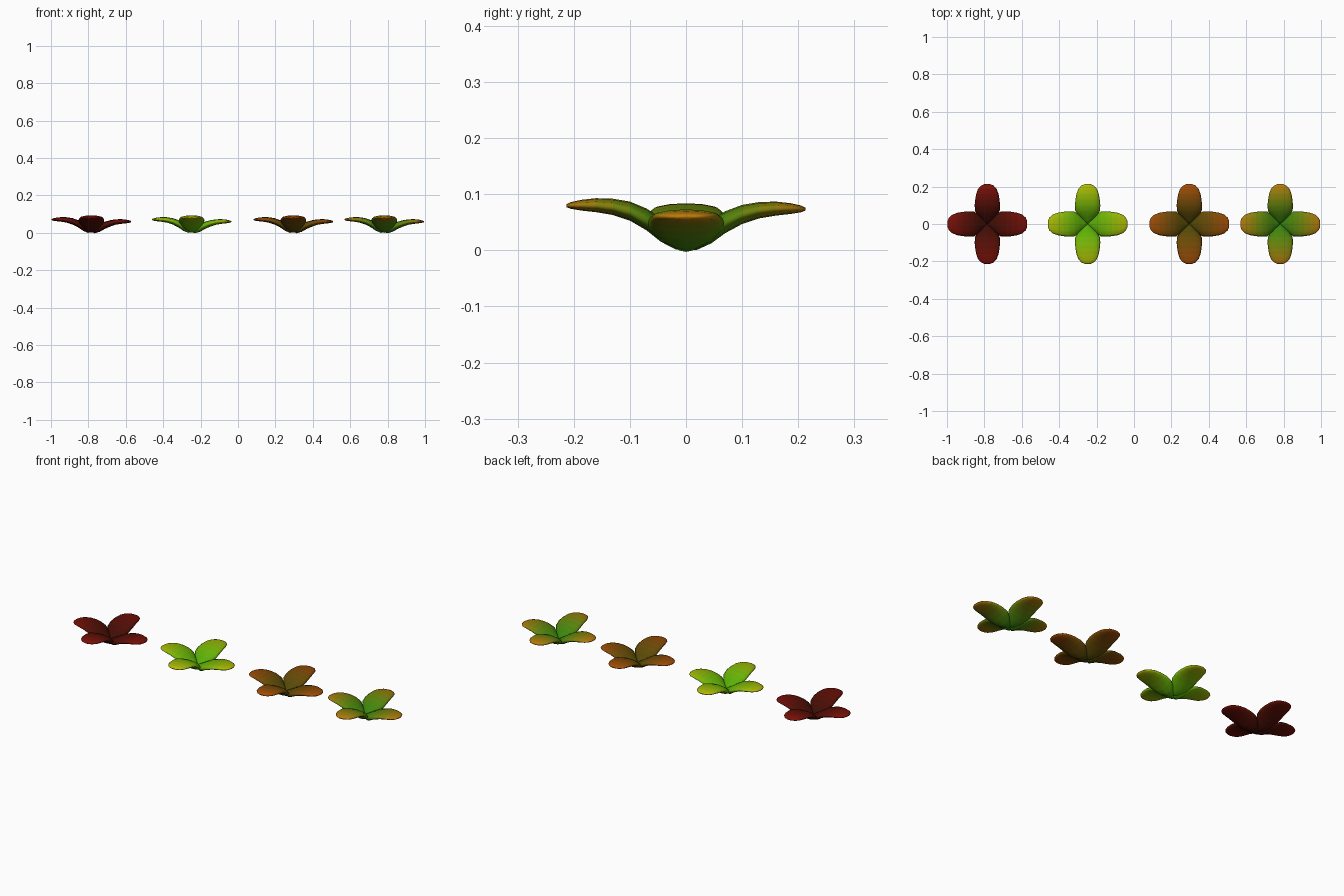
import bpy, bmesh, math
from mathutils import Vector, Matrix

if "Cube" in bpy.data.objects:
    bpy.data.objects.remove(bpy.data.objects["Cube"])

# petal stations: radius, half width, top z, bottom z
STATIONS = [(0.000, 0.006, 0.022, 0.004), (0.018, 0.024, 0.036, 0.000),
            (0.045, 0.050, 0.054, 0.012), (0.070, 0.066, 0.069, 0.030),
            (0.100, 0.068, 0.080, 0.046), (0.130, 0.065, 0.085, 0.056),
            (0.160, 0.060, 0.086, 0.061), (0.187, 0.050, 0.083, 0.064),
            (0.205, 0.034, 0.079, 0.067), (0.213, 0.016, 0.075, 0.070)]
SIDES = 12
# petal direction, extra rise at the tip, name
PETALS = [(0, -0.013, "right"), (90, 0.001, "back"),
          (180, -0.002, "left"), (270, 0.007, "front")]
# flower centre, base colour, tip colour
FLOWERS = [(-0.784, (0.25, 0.08, 0.05), (0.50, 0.09, 0.06)),
           (-0.248, (0.33, 0.68, 0.06), (0.72, 0.72, 0.05)),
           (0.296, (0.32, 0.29, 0.06), (0.66, 0.30, 0.05)),
           (0.782, (0.22, 0.52, 0.08), (0.74, 0.47, 0.07))]


def make_material(name, base, tip, t):
    mat = bpy.data.materials.new(name)
    mat.diffuse_color = [(a + (b - a) * t) ** 2.2 for a, b in zip(base, tip)] + [1]
    mat.use_nodes = True
    mat.node_tree.nodes["Principled BSDF"].inputs["Base Color"].default_value = mat.diffuse_color
    return mat


def petal(name, cx, angle, lift, mats):
    bm = bmesh.new()
    rings = []
    for r, w, zt, zb in STATIONS:
        dz = lift * min(1, r / 0.09)
        mid, h = (zt + zb) / 2 + dz, (zt - zb) / 2
        rings.append([bm.verts.new((r, w * math.cos(a), mid + h * math.sin(a)))
                      for a in (2 * math.pi * i / SIDES for i in range(SIDES))])
    # skin each ring to the next, shading from base to tip colour
    for k, (a, b) in enumerate(zip(rings, rings[1:])):
        for i in range(SIDES):
            j = (i + 1) % SIDES
            f = bm.faces.new((a[i], a[j], b[j], b[i]))
            f.material_index = k
    bm.faces.new(rings[0])
    bm.faces.new(rings[-1]).material_index = len(STATIONS) - 2
    bmesh.ops.recalc_face_normals(bm, faces=bm.faces)
    for f in bm.faces:
        f.smooth = True
    bm.transform(Matrix.Translation((cx, 0, 0)) @ Matrix.Rotation(math.radians(angle), 4, 'Z'))
    me = bpy.data.meshes.new(name)
    bm.to_mesh(me)
    bm.free()
    for m in mats:
        me.materials.append(m)
    bpy.context.collection.objects.link(bpy.data.objects.new(name, me))


# row of four flowers
for n, (cx, base, tip) in enumerate(FLOWERS):
    last = STATIONS[-1][0]
    mats = [make_material(f"petal_colour_{n + 1}_{k}", base, tip,
                          ((STATIONS[k][0] + STATIONS[k + 1][0]) / 2 / last) ** 1.5)
            for k in range(len(STATIONS) - 1)]
    for angle, lift, side in PETALS:
        petal(f"flower_{n + 1}_{side}_petal", cx, angle, lift, mats)
